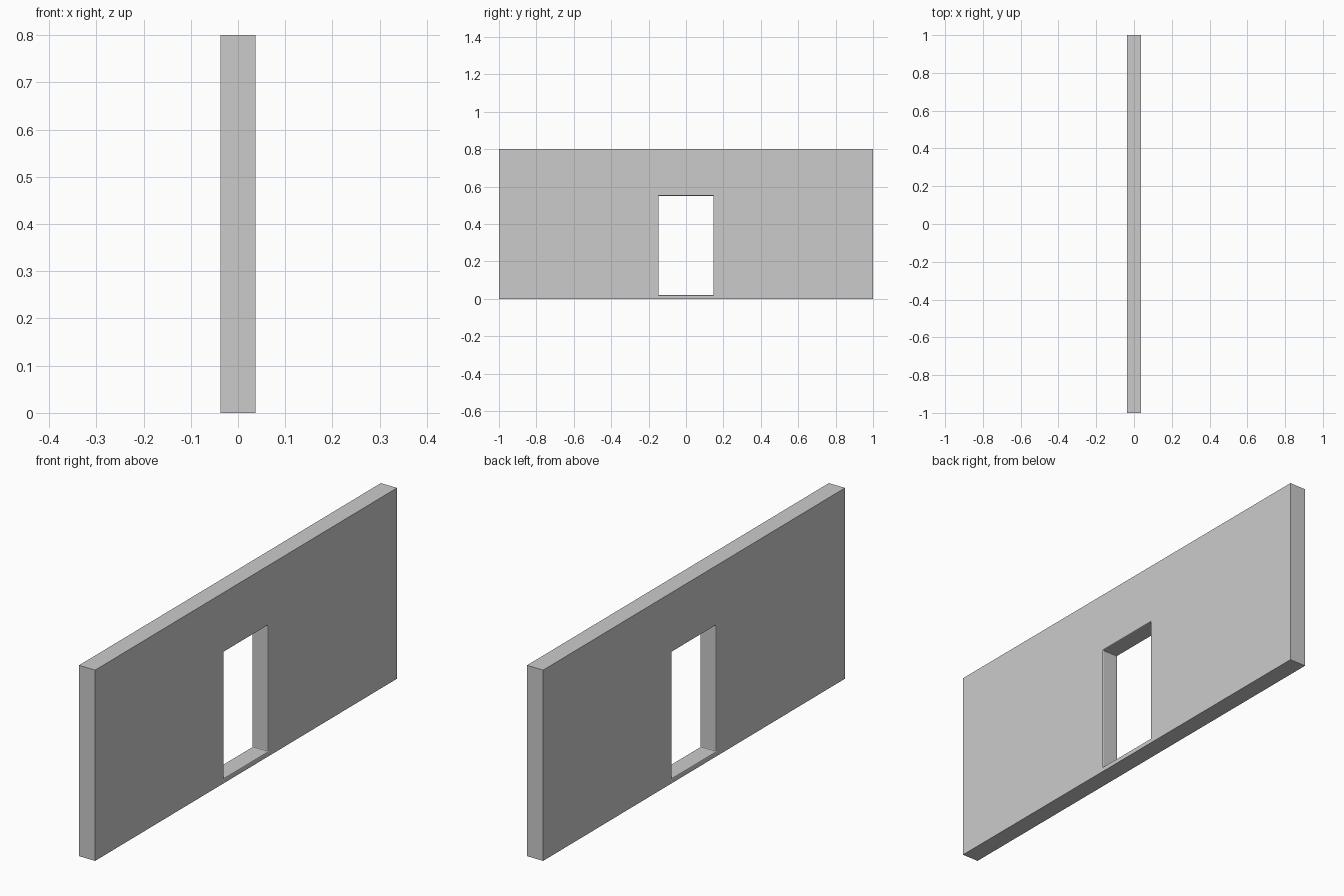
import bpy, bmesh

if "Cube" in bpy.data.objects:
    bpy.data.objects.remove(bpy.data.objects["Cube"])

HALF_T = 0.0375      # half wall thickness
OUTER = [(-1, 0), (1, 0), (1, 0.8), (-1, 0.8)]
OPENING = [(-0.147, 0.02), (0.147, 0.02), (0.147, 0.55), (-0.147, 0.55)]

bm = bmesh.new()


def ring(profile, x):
    return [bm.verts.new((x, y, z)) for y, z in profile]


def bridge(a, b):
    for i in range(4):
        j = (i + 1) % 4
        bm.faces.new((a[i], a[j], b[j], b[i]))


# wall slab around a doorway: two faces, outer edges and the reveal
out_a, out_b = ring(OUTER, -HALF_T), ring(OUTER, HALF_T)
in_a, in_b = ring(OPENING, -HALF_T), ring(OPENING, HALF_T)
bridge(out_a, out_b)
bridge(out_b, in_b)
bridge(in_b, in_a)
bridge(in_a, out_a)
bmesh.ops.recalc_face_normals(bm, faces=bm.faces[:])

# small rounded edge around the doorway
hole = set(in_a + in_b)
edges = [e for e in bm.edges if e.verts[0] in hole and e.verts[1] in hole]
bmesh.ops.bevel(bm, geom=edges, offset=0.004, offset_type='OFFSET',
                segments=2, profile=0.5, affect='EDGES')

mesh = bpy.data.meshes.new("doorway_wall")
bm.to_mesh(mesh)
bm.free()
wall = bpy.data.objects.new("doorway_wall", mesh)
bpy.context.collection.objects.link(wall)
